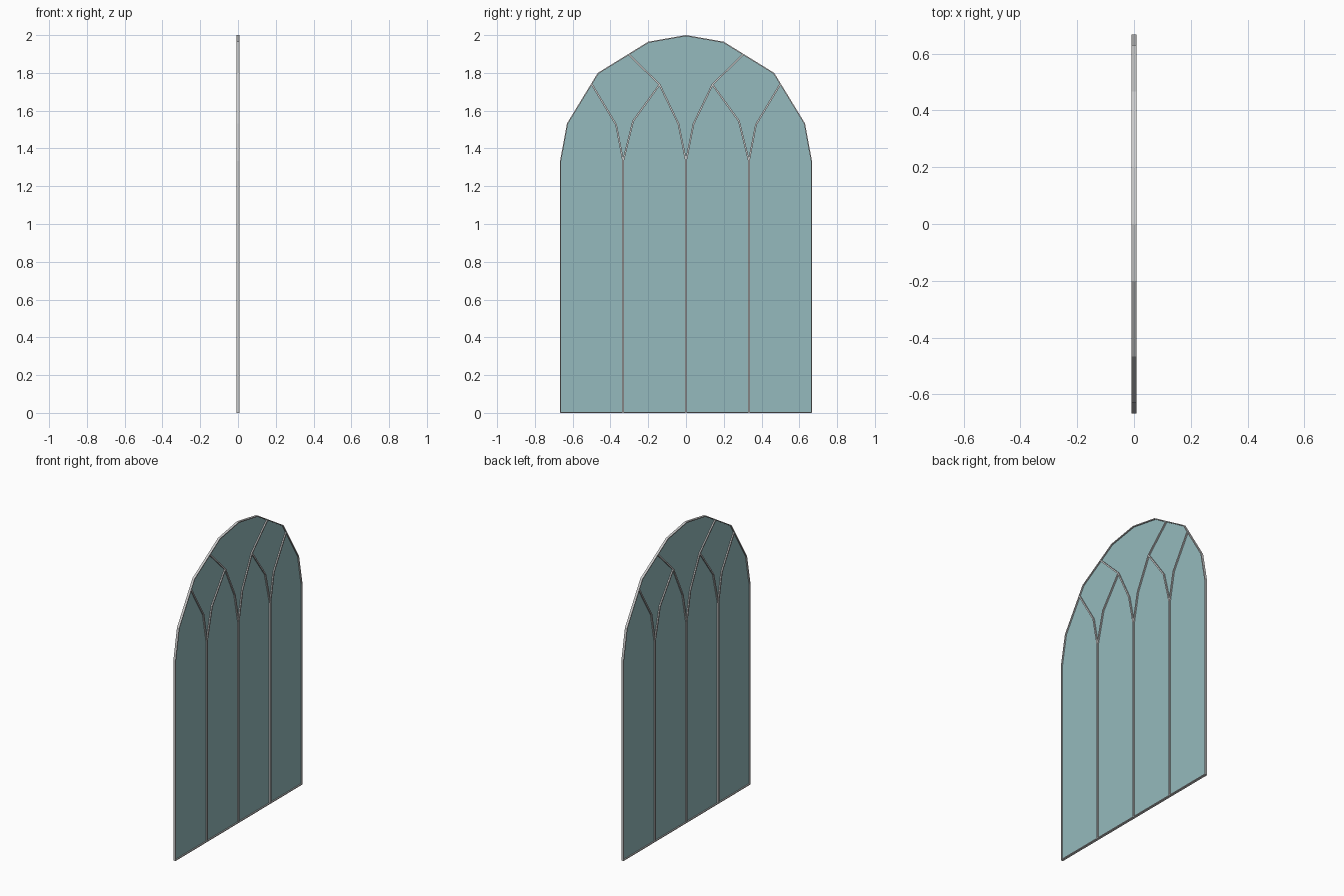
import bpy, bmesh
from mathutils import Vector

if "Cube" in bpy.data.objects:
    bpy.data.objects.remove(bpy.data.objects["Cube"])

DEPTH = 0.008      # half thickness of frame and bars along x

# Half outline of the arched window (y, z), from the sill to the crown
HALF = [(0.667, 0), (0.667, 1.333), (0.63, 1.533), (0.467, 1.8), (0.2, 1.965)]
OUTLINE = HALF + [(0, 2.0)] + [(-y, z) for y, z in reversed(HALF)]


def finish(name, bm, mat=None):
    bmesh.ops.recalc_face_normals(bm, faces=bm.faces)
    me = bpy.data.meshes.new(name)
    bm.to_mesh(me)
    bm.free()
    ob = bpy.data.objects.new(name, me)
    bpy.context.collection.objects.link(ob)
    if mat:
        me.materials.append(mat)
    return ob


def offset(path, d, closed):
    """Mitred offset of a y-z path to its left by d."""
    pts = [Vector(p) for p in path]
    n = len(pts)
    out = []
    for i, p in enumerate(pts):
        a = pts[i - 1] if (i or closed) else None
        b = pts[(i + 1) % n] if (i < n - 1 or closed) else None
        dirs = [v.normalized() for v in
                ([p - a] if a else []) + ([b - p] if b else [])]
        norms = [Vector((-v.y, v.x)) for v in dirs]
        m = sum(norms, Vector((0, 0))).normalized()
        out.append(p + m * d / m.dot(norms[0]))
    return out


def bar(name, path, left, right, closed=False):
    """Rectangular strip swept along a y-z path."""
    bm = bmesh.new()
    rings = []
    for l, r in zip(offset(path, left, closed), offset(path, -right, closed)):
        rings.append([bm.verts.new((x, q.x, q.y)) for x, q in
                      ((-DEPTH, l), (DEPTH, l), (DEPTH, r), (-DEPTH, r))])
    n = len(rings)
    for i in range(n if closed else n - 1):
        a, b = rings[i], rings[(i + 1) % n]
        for k in range(4):
            j = (k + 1) % 4
            bm.faces.new((a[k], a[j], b[j], b[k]))
    if not closed:
        bm.faces.new(rings[0])
        bm.faces.new(rings[-1])
    return finish(name, bm)


# Glass pane: one flat sheet inside the frame
glass = bpy.data.materials.new("glass")
glass.diffuse_color = (0.30, 0.49, 0.51, 1)
glass.use_nodes = True
glass.node_tree.nodes["Principled BSDF"].inputs["Base Color"].default_value = glass.diffuse_color
bm = bmesh.new()
bm.faces.new([bm.verts.new((0, y, z)) for y, z in offset(OUTLINE, 0.003, True)])
finish("glass_pane", bm, glass)

# Outer frame (path runs counter-clockwise, left is inward)
bar("outer_frame", OUTLINE, 0.006, 0, closed=True)

# Upright bars
W = 0.005
for name, y in (("left", -0.333), ("middle", 0), ("right", 0.333)):
    bar(name + "_upright", [(y, 0.003), (y, 1.335)], W, W)

# Curved tracery, mirrored about the centre
TRACERY = {
    "outer_branch": [(0.333, 1.333), (0.37, 1.525), (0.499, 1.74)],
    "inner_branch": [(0.333, 1.333), (0.28, 1.54), (0.14, 1.738)],
    "long_branch": [(0, 1.333), (0.04, 1.53), (0.14, 1.738), (0.303, 1.898)],
}
TRACERY["inner_branch"][1] = (0.28, 1.545)
for name, path in TRACERY.items():
    for side, s in (("right", 1), ("left", -1)):
        bar(f"{side}_{name}", [(s * y, z) for y, z in path], W * 0.9, W * 0.9)
